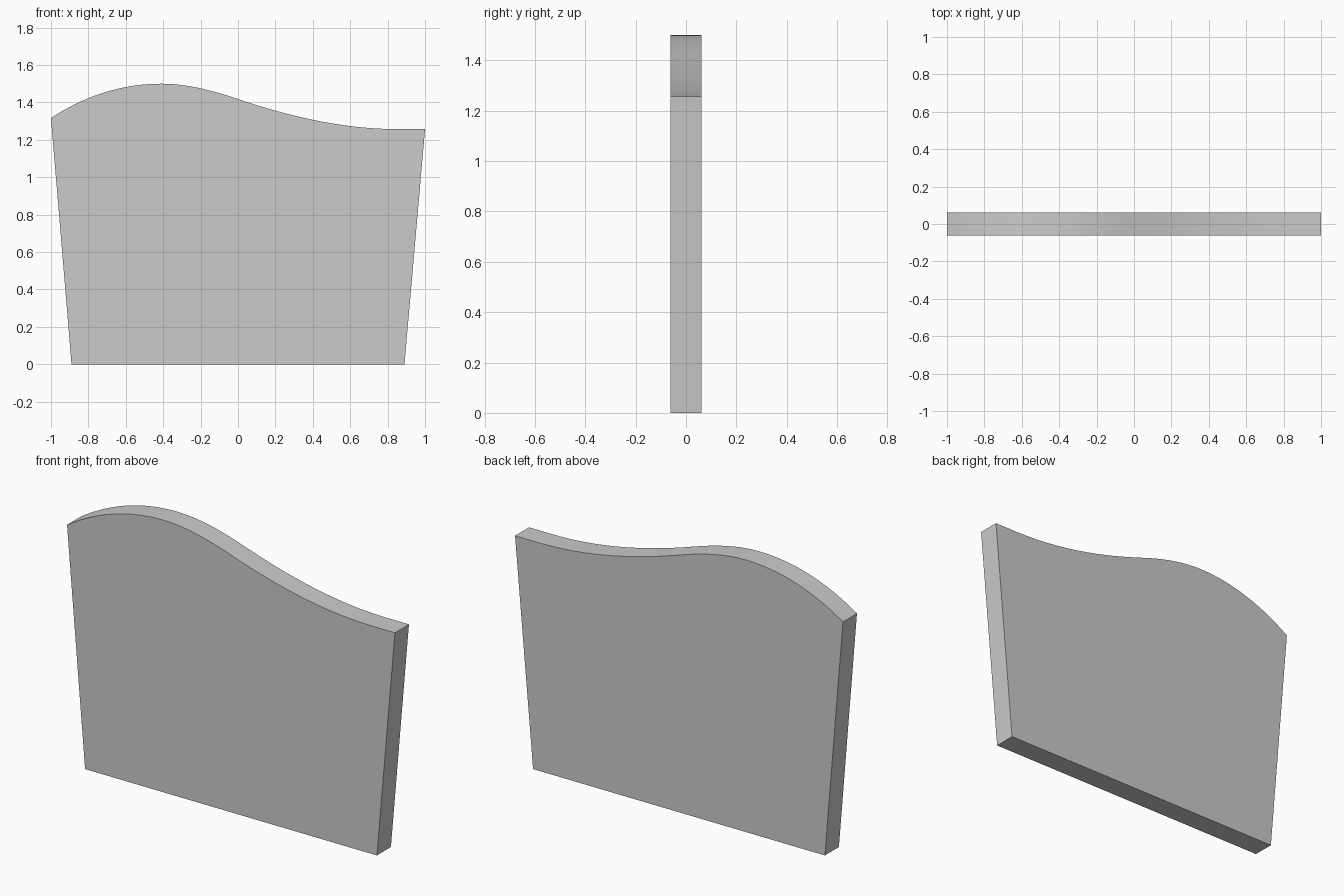
import bpy, bmesh, math
from mathutils import Vector
from mathutils.geometry import interpolate_bezier

if "Cube" in bpy.data.objects:
    bpy.data.objects.remove(bpy.data.objects["Cube"])

HALF_DEPTH = 0.061
STEPS = 16

# Wavy top edge as (x, z, slope) knots, left to right
knots = [(-1.0, 1.317, 0.65), (-0.41, 1.50, 0.0), (0.0, 1.418, -0.34),
         (0.86, 1.257, 0.0), (1.0, 1.257, 0.0)]
top = []
for (x0, z0, s0), (x1, z1, s1) in zip(knots, knots[1:]):
    h = (x1 - x0) / 3
    pts = interpolate_bezier(Vector((x0, z0)), Vector((x0 + h, z0 + s0 * h)),
                             Vector((x1 - h, z1 - s1 * h)), Vector((x1, z1)),
                             2 if s0 == s1 else STEPS)
    top += pts[:-1]
top.append(Vector((1.0, 1.257)))

# Panel outline: tapered sides down to a narrower straight base
outline = [(-0.89, 0.0), (0.89, 0.0)] + [tuple(p) for p in reversed(top)]

# Extrude the outline through the panel's thickness
bm = bmesh.new()
front = bm.faces.new([bm.verts.new((x, -HALF_DEPTH, z)) for x, z in outline])
result = bmesh.ops.extrude_face_region(bm, geom=[front], use_keep_orig=True)
moved = [v for v in result["geom"] if isinstance(v, bmesh.types.BMVert)]
bmesh.ops.translate(bm, verts=moved, vec=(0, 2 * HALF_DEPTH, 0))
bmesh.ops.recalc_face_normals(bm, faces=bm.faces)

mesh = bpy.data.meshes.new("wavy_panel")
bm.to_mesh(mesh)
bm.free()
panel = bpy.data.objects.new("wavy_panel", mesh)
bpy.context.collection.objects.link(panel)

# Smooth wavy edge, crisp corners
bpy.context.view_layer.objects.active = panel
panel.select_set(True)
bpy.ops.object.shade_smooth_by_angle(angle=math.radians(30))
